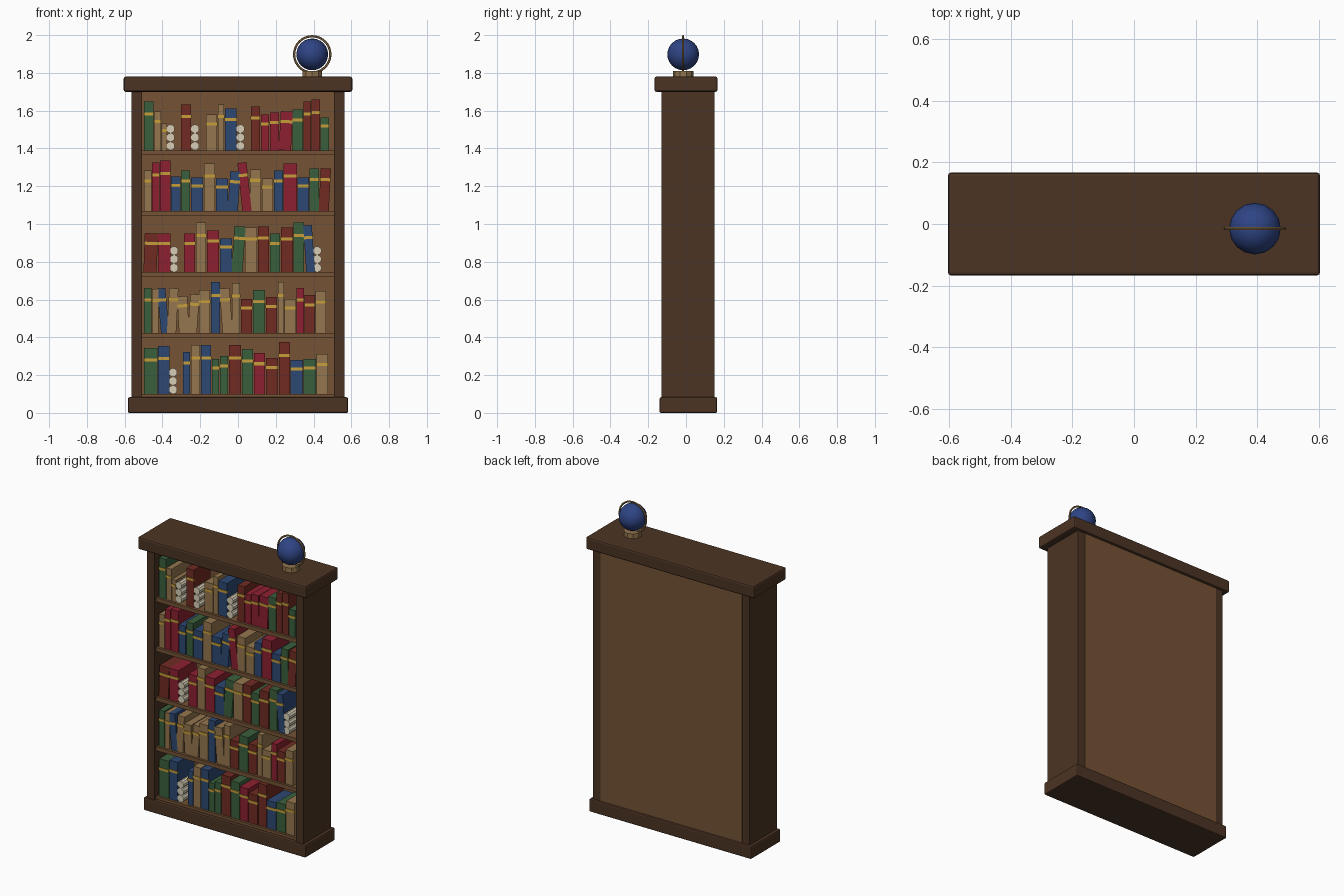
import bpy, bmesh, math, random
from mathutils import Matrix, Vector

if "Cube" in bpy.data.objects:
    bpy.data.objects.remove(bpy.data.objects["Cube"])

random.seed(4)


def srgb(r, g, b):
    lin = [(c / 255 / 12.92) if c < 10 else ((c / 255 + 0.055) / 1.055) ** 2.4 for c in (r, g, b)]
    return (*lin, 1.0)


COLOURS = {
    "dark_wood": (76, 52, 36), "mid_wood": (117, 83, 53), "gold": (198, 158, 58),
    "green": (58, 95, 60), "tan": (148, 118, 78), "dark_red": (113, 43, 35),
    "crimson": (140, 32, 48), "blue": (45, 72, 115), "cream": (215, 206, 182),
    "globe_blue": (46, 68, 132),
}
MATS = {}
for mat_name, rgb in COLOURS.items():
    MATS[mat_name] = bpy.data.materials.new(mat_name)
    MATS[mat_name].diffuse_color = srgb(*rgb)


def finish(name, bm, mats):
    me = bpy.data.meshes.new(name)
    bm.to_mesh(me)
    bm.free()
    for m in mats:
        me.materials.append(MATS[m])
    ob = bpy.data.objects.new(name, me)
    bpy.context.collection.objects.link(ob)
    return ob


def add_box(bm, lo, hi, slot=0, turn=None):
    lo, hi = Vector(lo), Vector(hi)
    mat = Matrix.Translation((lo + hi) / 2) @ Matrix.Diagonal((*(hi - lo), 1))
    verts = bmesh.ops.create_cube(bm, size=1, matrix=(turn or Matrix()) @ mat)["verts"]
    for f in {f for v in verts for f in v.link_faces}:
        f.material_index = slot


def box(name, lo, hi, mat, bevel=0):
    bm = bmesh.new()
    add_box(bm, lo, hi)
    ob = finish(name, bm, [mat])
    if bevel:
        mod = ob.modifiers.new("soft_edge", "BEVEL")
        mod.width, mod.segments = bevel, 2
    return ob


# Case
box("base", (-0.583, -0.14, 0), (0.583, 0.165, 0.083), "dark_wood", 0.008)
box("crown", (-0.605, -0.167, 1.70), (0.605, 0.167, 1.78), "dark_wood", 0.01)
for side, s in (("left", -1), ("right", 1)):
    x0, x1 = sorted((s * 0.508, s * 0.563))
    box(side + "_side", (x0, -0.13, 0.08), (x1, 0.15, 1.705), "dark_wood")
box("back_panel", (-0.51, 0.13, 0.08), (0.51, 0.151, 1.705), "mid_wood")

# Shelves
SHELF_TOPS = [0.10 + 0.3225 * i for i in range(5)]
for i, z in enumerate(SHELF_TOPS):
    box(f"shelf_{i + 1}", (-0.509, -0.115, z - 0.025), (0.509, 0.131, z), "mid_wood")

# Books: slot widths and heights are counted in small modules
U = 0.00528
FRONT = -0.1
BOOK_MATS = ["gold", "green", "tan", "dark_red", "crimson", "blue", "cream"]
LETTER = {"g": 1, "t": 2, "d": 3, "c": 4, "b": 5}


def scroll_stack(bm, x, z):
    r = 4.4 * U
    for k in range(3):
        m = Matrix.Translation((x, FRONT + 0.085, z + r * (1 + 1.95 * k))) @ Matrix.Rotation(math.pi / 2, 4, "X")
        vs = bmesh.ops.create_cone(bm, cap_ends=True, segments=10, radius1=r, radius2=r,
                                   depth=0.17, matrix=m)["verts"]
        for f in {f for v in vs for f in v.link_faces}:
            f.material_index = 6


def fill_shelf(number, kinds, widths, heights, leans):
    """s in kinds is a scroll stack, every other letter is a book colour."""
    bm = bmesh.new()
    x, z = -0.499, SHELF_TOPS[number - 1]
    heights = iter(heights)
    for i, (kind, w) in enumerate(zip(kinds, widths)):
        if kind == "s":
            scroll_stack(bm, x + 3.4 * U, z)
        else:
            h, half = next(heights) * U, (w * U - 0.004) / 2
            turn = Matrix.Translation((x + w * U / 2, 0, z))
            if i in leans:
                a = math.radians(leans[i])
                turn = (turn @ Matrix.Translation((-math.tan(a) * h / 2, 0, 0))
                        @ Matrix.Rotation(a, 4, "Y"))
            back = FRONT + random.uniform(0.17, 0.2)
            add_box(bm, (-half, FRONT, 0), (half, back, h), LETTER[kind], turn)
            band = h * 0.74
            add_box(bm, (-half - 0.001, FRONT - 0.004, band - 0.008),
                    (half + 0.001, FRONT + 0.004, band + 0.008), 0, turn)
        x += w * U
    finish(f"books_row_{number}", bm, BOOK_MATS)


fill_shelf(1, "gbsbtbggdgcddbgt",
           [14, 12, 13, 8, 10, 11, 8, 9, 13, 12, 12, 13, 12, 13, 13, 12],
           [46, 48, 42, 49, 49, 35, 38, 49, 45, 41, 36, 52, 34, 35, 40], {})
fill_shelf(2, "gtbttttbttdgdttcdt",
           [8, 7, 9, 10, 11, 10, 12, 10, 11, 9, 12, 13, 12, 7, 12, 8, 11, 11],
           [45, 44, 45, 45, 37, 39, 43, 51, 45, 50, 34, 43, 36, 51, 34, 45, 38, 42],
           {2: -5, 3: 3, 4: -3, 5: 4, 8: -4})
fill_shelf(3, "dcsctcbgtdgdgbs",
           [14, 13, 13, 12, 11, 13, 13, 12, 13, 12, 11, 13, 11, 9.5, 8],
           [39, 39, 39, 50, 42, 34, 46, 45, 46, 39, 45, 50, 47], {0: 2, 7: 4, 13: -4})
fill_shelf(4, "tccbgbtbbcttbcbgd",
           [8, 8, 11, 10, 10, 13, 12, 13, 11, 10, 12, 12, 10, 14, 12, 10, 11],
           [41, 49, 51, 35, 41, 34, 48, 33, 40, 49, 42, 33, 41, 48, 34, 43, 43],
           {8: 4, 9: -6, 16: 3})
fill_shelf(5, "gttsdsttbsdcccgddg",
           [10, 7.5, 6, 13.5, 11, 14, 12, 7, 12.5, 13.5, 10, 9, 10, 13, 11, 8, 9, 9],
           [49, 39, 27, 46, 36, 46, 42, 44, 36, 38, 39, 41, 49, 51, 33], {13: 3})

# Globe on its stand
GLOBE = Vector((0.393, -0.015, 1.898))
bm = bmesh.new()
bmesh.ops.create_uvsphere(bm, u_segments=16, v_segments=12, radius=0.084,
                          matrix=Matrix.Translation(GLOBE))
for f in bm.faces:
    f.smooth = True
finish("globe", bm, ["globe_blue"])

bm = bmesh.new()
bmesh.ops.create_cone(bm, cap_ends=True, segments=10, radius1=0.055, radius2=0.055, depth=0.035,
                      matrix=Matrix.Translation((GLOBE.x, GLOBE.y, 1.7935)))
finish("globe_stand", bm, ["tan"])

bpy.ops.mesh.primitive_torus_add(location=GLOBE, rotation=(math.pi / 2, 0, 0), major_segments=32,
                                 minor_segments=6, major_radius=0.096, minor_radius=0.006)
ring = bpy.context.object
ring.name = "globe_ring"
ring.data.materials.append(MATS["tan"])
bpy.ops.object.shade_smooth_by_angle()

for m in bpy.data.materials:
    if m.users and not m.is_grease_pencil:
        m.use_nodes = True
        m.node_tree.nodes["Principled BSDF"].inputs["Base Color"].default_value = m.diffuse_color
